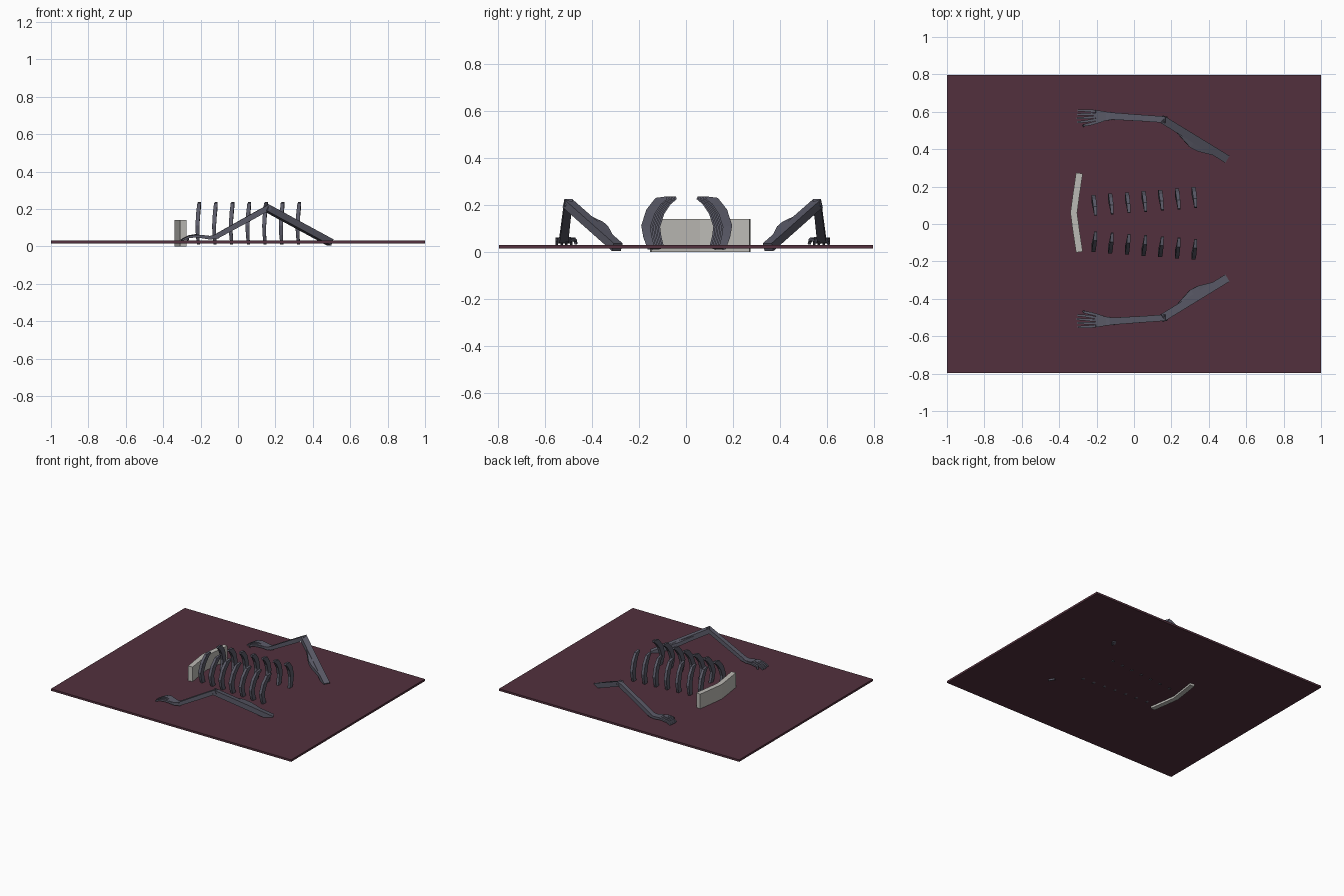
import bpy, bmesh
from mathutils import Vector

if "Cube" in bpy.data.objects:
    bpy.data.objects.remove(bpy.data.objects["Cube"])


def material(name, rgb):
    m = bpy.data.materials.new(name)
    m.diffuse_color = (*rgb, 1)
    m.use_nodes = True
    m.node_tree.nodes["Principled BSDF"].inputs["Base Color"].default_value = m.diffuse_color
    return m


SOIL = material("dark_maroon_soil", (0.085, 0.030, 0.047))
BONE = material("grey_blue_bone", (0.105, 0.105, 0.140))
STONE = material("pale_stone", (0.50, 0.49, 0.46))


def finish(name, bm, mat):
    bmesh.ops.recalc_face_normals(bm, faces=bm.faces[:])
    me = bpy.data.meshes.new(name)
    bm.to_mesh(me)
    bm.free()
    me.materials.append(mat)
    ob = bpy.data.objects.new(name, me)
    bpy.context.collection.objects.link(ob)


def bar(bm, pts, sizes, side=None):
    """Rectangular bar along a path; sizes are (width, thickness) at each point."""
    pts = [Vector(p) for p in pts]
    rings = []
    for i, p in enumerate(pts):
        t = (pts[min(i + 1, len(pts) - 1)] - pts[max(i - 1, 0)]).normalized()
        s = Vector(side) if side else t.cross(Vector((0, 0, 1))).normalized()
        n = s.cross(t).normalized()
        w, h = sizes[i][0] / 2, sizes[i][1] / 2
        rings.append([bm.verts.new(p + s * a * w + n * b * h)
                      for a, b in ((-1, -1), (1, -1), (1, 1), (-1, 1))])
    for r, q in zip(rings, rings[1:]):
        for k in range(4):
            bm.faces.new((r[k], r[(k + 1) % 4], q[(k + 1) % 4], q[k]))
    bm.faces.new(rings[0])
    bm.faces.new(rings[-1])


# Ground slab
bm = bmesh.new()
bmesh.ops.create_cube(bm, size=1)
for v in bm.verts:
    v.co = (v.co.x * 2, v.co.y * 1.592, v.co.z * 0.015 + 0.0225)
finish("ground_slab", bm, SOIL)

# Curved headstone, partly sunk into the ground
bm = bmesh.new()
arc = [(-0.292, -0.15), (-0.310, -0.03), (-0.322, 0.06), (-0.310, 0.15), (-0.292, 0.272)]
bar(bm, [(x, y, 0.07) for x, y in arc], [(0.036, 0.14)] * 5)
finish("headstone", bm, STONE)

# Rib cage: seven pairs that widen toward the foot end
rib = [(0.044, 0.231), (0.080, 0.217), (0.113, 0.172), (0.133, 0.110), (0.126, 0.066), (0.110, 0.014)]
rib_x = [0.010, 0.007, 0.002, -0.002, -0.001, 0.003]
rib_size = [(0.015, 0.012), (0.019, 0.036), (0.021, 0.040), (0.021, 0.040), (0.019, 0.036), (0.016, 0.030)]
for i in range(7):
    for sgn, label in ((1, "left"), (-1, "right")):
        bm = bmesh.new()
        x0 = -0.215 + 0.0892 * i
        bar(bm, [(x0 + dx, 0.003 + sgn * (y + 0.0068 * i), z)
                 for dx, (y, z) in zip(rib_x, rib)], rib_size, (1, 0, 0))
        finish(f"rib_{label}_{i + 1}", bm, BONE)

# Arms, mirrored about their shared centre line
CY = 0.0285
for sgn, label in ((1, "left"), (-1, "right")):
    def at(x, y, z):
        return (x, CY + sgn * y, z)

    # Upper arm with a raised ridge on its inner side
    bm = bmesh.new()
    bar(bm, [at(0.150, 0.532, 0.207), at(0.493, 0.321, 0.021)], [(0.042, 0.036), (0.044, 0.036)])
    bar(bm, [at(0.225, 0.472, 0.158), at(0.31, 0.400, 0.116), at(0.345, 0.380, 0.098),
             at(0.45, 0.339, 0.045)],
        [(0.012, 0.024), (0.042, 0.026), (0.040, 0.026), (0.012, 0.024)])
    finish(f"upper_arm_{label}", bm, BONE)

    # Forearm and elbow
    bm = bmesh.new()
    bar(bm, [at(0.172, 0.529, 0.212), at(0.06, 0.537, 0.150), at(-0.125, 0.549, 0.048)],
        [(0.034, 0.030), (0.034, 0.030), (0.038, 0.026)])
    finish(f"forearm_{label}", bm, BONE)

    # Palm with five bent fingers
    bm = bmesh.new()
    bar(bm, [at(-0.105, 0.549, 0.054), at(-0.15, 0.548, 0.046), at(-0.205, 0.547, 0.054)],
        [(0.036, 0.022), (0.048, 0.020), (0.066, 0.016)])
    for k in range(5):
        u = (k - 2) / 2
        tip = -0.305 + (0.035 if k == 0 else 0.006 * abs(u))
        lift = 0.004 * (1 - abs(u))
        bar(bm, [at(-0.165 - 0.02 * (1 - abs(u)), 0.547 + 0.022 * u, 0.049),
                 at(-0.225, 0.542 + 0.034 * u, 0.055 + lift),
                 at(-0.265, 0.539 + 0.039 * u, 0.049 + lift),
                 at(tip, 0.537 + 0.041 * u, 0.033)],
            [(0.012, 0.012), (0.015, 0.014), (0.012, 0.012), (0.010, 0.009)])
    finish(f"hand_{label}", bm, BONE)
